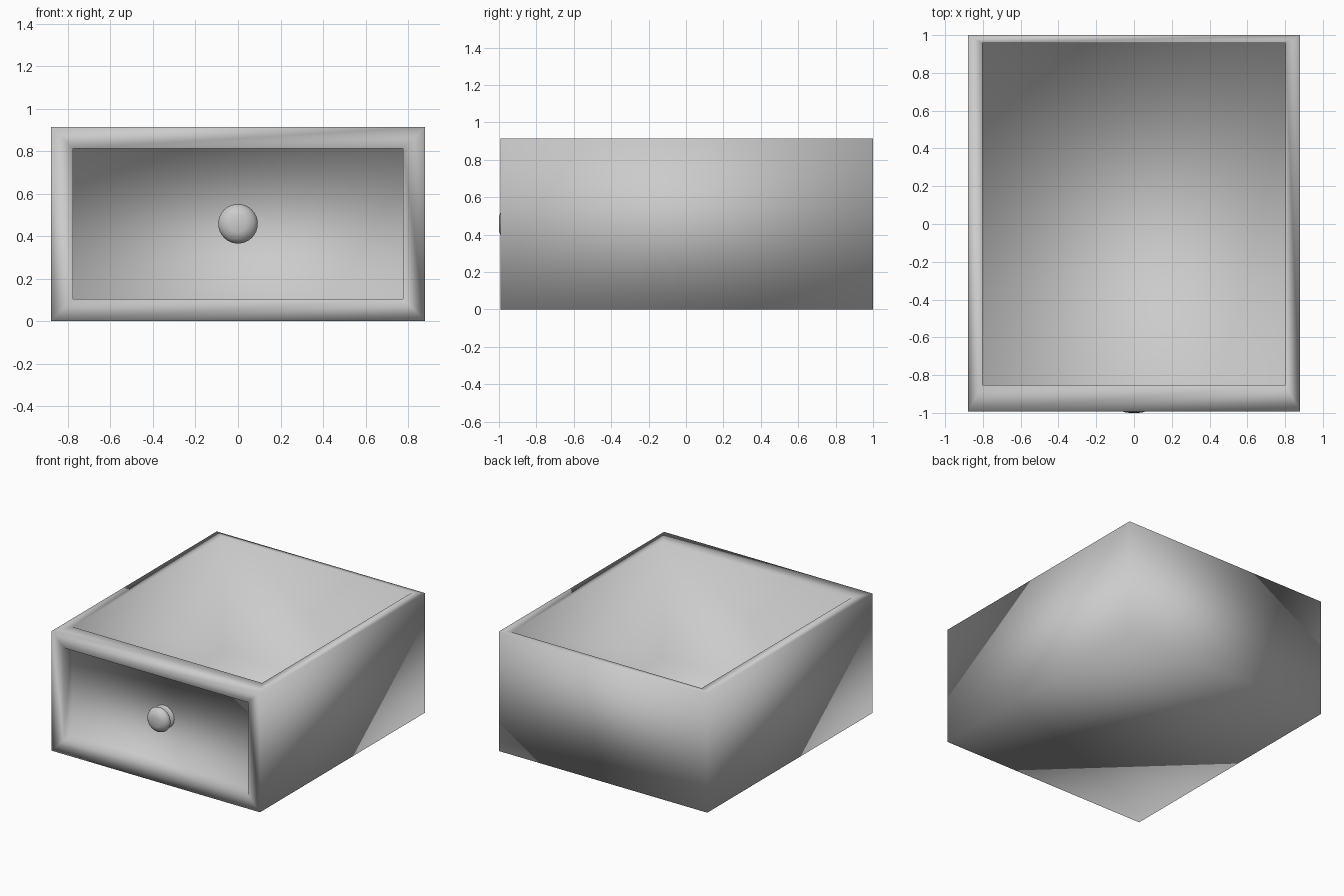
import bpy, bmesh, math
from mathutils import Vector

if "Cube" in bpy.data.objects:
    bpy.data.objects.remove(bpy.data.objects["Cube"])


def finish(name, bm):
    bmesh.ops.recalc_face_normals(bm, faces=bm.faces)
    me = bpy.data.meshes.new(name)
    bm.to_mesh(me)
    bm.free()
    ob = bpy.data.objects.new(name, me)
    bpy.context.collection.objects.link(ob)
    for p in me.polygons:
        p.use_smooth = True
    return ob


def fit(verts, lo, hi):
    """Snap a rectangle's corners to the given bounds (None = leave that axis)."""
    mid = sum((v.co for v in verts), Vector()) / len(verts)
    sides = [[v.co[i] > mid[i] for i in range(3)] for v in verts]
    for v, side in zip(verts, sides):
        for i in range(3):
            if lo[i] is not None:
                v.co[i] = hi[i] if side[i] else lo[i]


def pocket(bm, direction, lo, hi, depth):
    """Inset the outer face looking along direction and sink it inwards."""
    d = Vector(direction)
    bm.normal_update()
    face = max(bm.faces, key=lambda f: f.calc_center_median().dot(d))
    bmesh.ops.inset_individual(bm, faces=[face], thickness=0.02)
    fit(face.verts, lo, hi)
    inner = bmesh.ops.extrude_discrete_faces(bm, faces=[face])["faces"][0]
    bmesh.ops.translate(bm, verts=inner.verts, vec=-d * depth)


# Drawer body: open top and recessed front panel
bm = bmesh.new()
bmesh.ops.create_cube(bm, size=2)
fit(list(bm.verts), (-0.88, -0.992, 0), (0.88, 1.0, 0.913))
pocket(bm, (0, 0, 1), (-0.801, -0.853, None), (0.801, 0.957, None), 0.878)
pocket(bm, (0, -1, 0), (-0.777, None, 0.104), (0.777, None, 0.812), 0.102)
finish("drawer_body", bm)

# Knob: lathed profile (radius, y) around the y axis
profile = [(0, -1.0), (0.04, -0.999), (0.058, -0.993), (0.076, -0.982),
           (0.088, -0.968), (0.093, -0.954), (0.09, -0.942), (0.076, -0.932),
           (0.05, -0.926), (0.036, -0.915), (0.05, -0.906), (0.075, -0.902),
           (0.084, -0.895), (0.086, -0.885)]
bm = bmesh.new()
vs = [bm.verts.new((r, y, 0.458)) for r, y in profile]
es = [bm.edges.new(pair) for pair in zip(vs, vs[1:])]
bmesh.ops.spin(bm, geom=vs + es, cent=(0, 0, 0.458), axis=(0, 1, 0),
               angle=math.tau, steps=32, use_duplicate=False)
bmesh.ops.remove_doubles(bm, verts=bm.verts, dist=1e-4)
finish("knob", bm)
